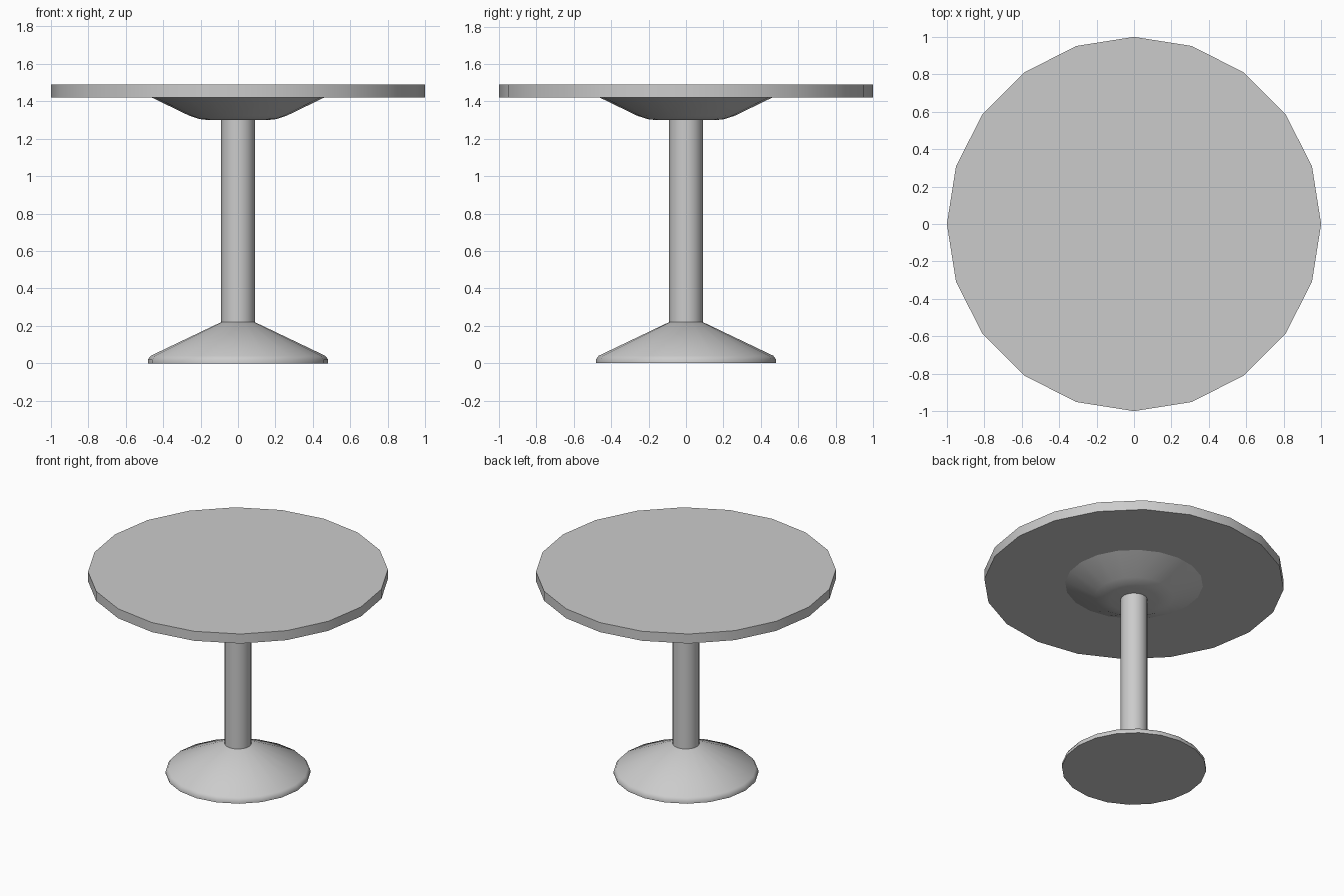
import bpy, bmesh, math

cube = bpy.data.objects.get("Cube")
if cube:
    bpy.data.objects.remove(cube, do_unlink=True)

SIDES = 20

grey = bpy.data.materials.new("light grey")
grey.use_nodes = True
colour = (0.6, 0.6, 0.6, 1)
grey.diffuse_color = colour
grey.node_tree.nodes["Principled BSDF"].inputs["Base Color"].default_value = colour


def turned_part(name, profile):
    """Turn a (radius, height) profile, listed bottom to top, into a capped solid."""
    bm = bmesh.new()
    rings = []
    for r, z in profile:
        angles = [2 * math.pi * i / SIDES for i in range(SIDES)]
        rings.append([bm.verts.new((r * math.cos(a), r * math.sin(a), z)) for a in angles])
    for low, high in zip(rings, rings[1:]):
        for i in range(SIDES):
            j = (i + 1) % SIDES
            bm.faces.new((low[i], low[j], high[j], high[i]))
    bm.faces.new(rings[0][::-1])
    bm.faces.new(rings[-1])
    mesh = bpy.data.meshes.new(name)
    bm.to_mesh(mesh)
    bm.free()
    mesh.materials.append(grey)
    obj = bpy.data.objects.new(name, mesh)
    bpy.context.collection.objects.link(obj)
    bpy.ops.object.select_all(action='DESELECT')
    obj.select_set(True)
    bpy.context.view_layer.objects.active = obj
    bpy.ops.object.shade_smooth_by_angle(angle=math.radians(40))
    return obj


# Flared foot with a low rim
turned_part("base", [(0.482, 0), (0.482, 0.02), (0.467, 0.04), (0.09, 0.22)])
# Central post
turned_part("column", [(0.09, 0.22), (0.09, 1.3)])
# Shallow bowl that carries the top
turned_part("top_support", [(0.16, 1.3), (0.205, 1.305), (0.26, 1.323), (0.46, 1.42)])
# Round top
turned_part("tabletop", [(1, 1.42), (1, 1.49)])
